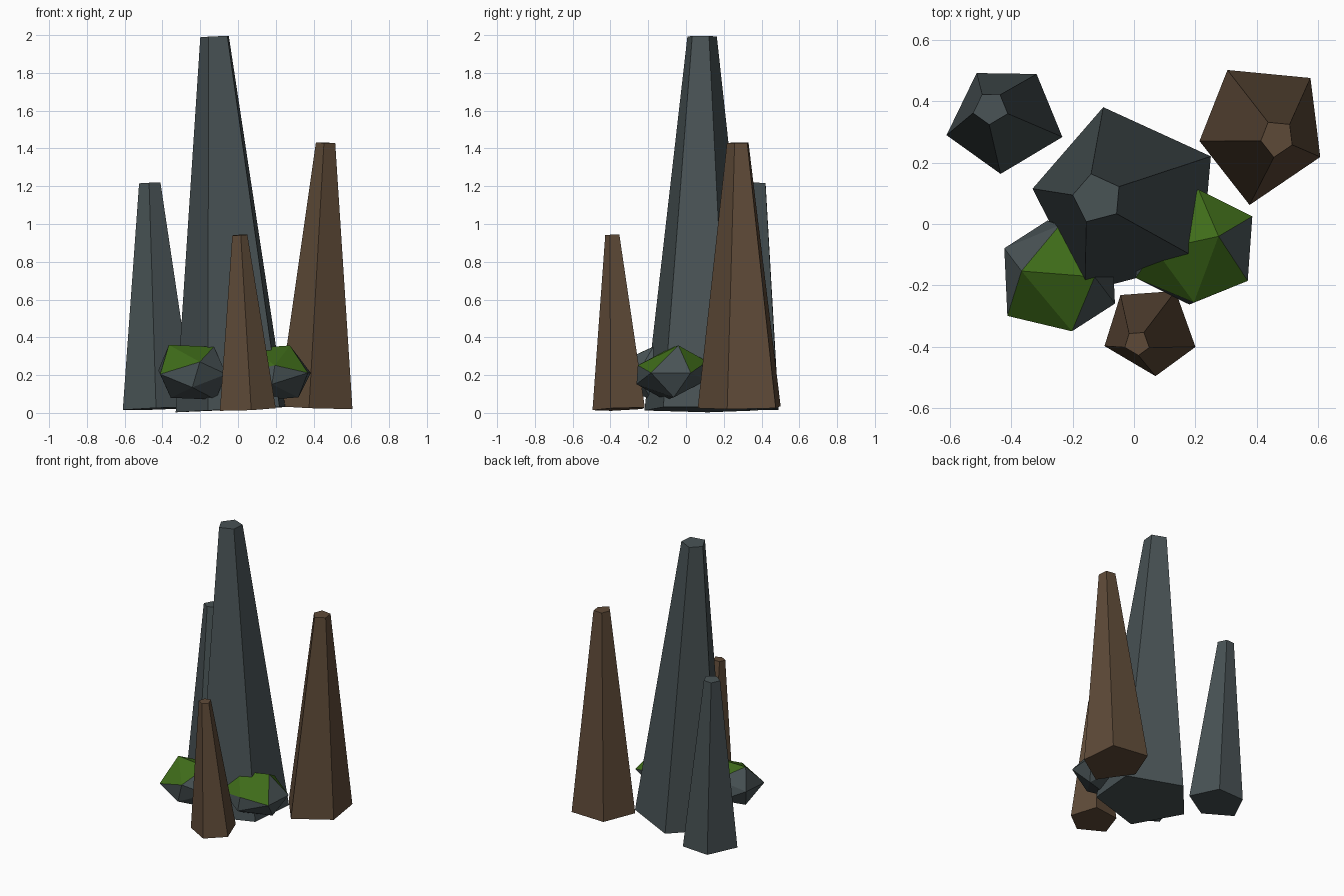
import bpy, bmesh
from mathutils import Vector

if "Cube" in bpy.data.objects:
    bpy.data.objects.remove(bpy.data.objects["Cube"])


def material(name, rgb):
    m = bpy.data.materials.new(name)
    m.diffuse_color = (*rgb, 1)
    m.use_nodes = True
    m.node_tree.nodes["Principled BSDF"].inputs["Base Color"].default_value = m.diffuse_color
    return m


slate = material("slate", (0.065, 0.085, 0.09))
brown = material("brown_stone", (0.115, 0.07, 0.04))
moss = material("moss", (0.05, 0.15, 0.01))


def finish(bm, name, *mats):
    bmesh.ops.recalc_face_normals(bm, faces=bm.faces)
    me = bpy.data.meshes.new(name)
    bm.to_mesh(me)
    bm.free()
    for m in mats:
        me.materials.append(m)
    bpy.context.collection.objects.link(bpy.data.objects.new(name, me))


def spire(name, base, top, ratio, z0, z1, mat):
    """Leaning five-sided taper; both ends are square to the lean."""
    pts = [Vector(p) for p in base]
    centre = sum(pts, Vector((0, 0))) / len(pts)
    top = Vector(top)
    lean = (top - centre) / (z1 - z0)
    bm = bmesh.new()
    low, high = [], []
    for p in pts:
        d = p - centre
        low.append(bm.verts.new((*p, z0 - lean.dot(d))))
        high.append(bm.verts.new((*(top + d * ratio), z1 - lean.dot(d) * ratio)))
    bm.faces.new(low)
    bm.faces.new(high)
    for i in range(len(pts)):
        j = (i + 1) % len(pts)
        bm.faces.new((low[i], low[j], high[j], high[i]))
    finish(bm, name, mat)


def boulder(name, centre, half, mossy):
    """Uneven icosahedron: six corners plus their opposites, chosen faces mossy."""
    bm = bmesh.new()
    c = Vector(centre)
    for s in (1, -1):
        for p in half:
            bm.verts.new(c + s * Vector(p))
    bm.verts.index_update()
    bmesh.ops.convex_hull(bm, input=bm.verts)
    for f in bm.faces:
        f.material_index = int({v.index for v in f.verts} in mossy)
    finish(bm, name, slate, moss)


# Stone spires
spire("main_spire",
      [(-.10, .38), (.25, .22), (.22, -.12), (-.16, -.22), (-.33, .115)],
      (-.12, .084), .26, .018, 1.993, slate)
spire("left_spire",
      [(-.512, .491), (-.317, .488), (-.233, .283), (-.434, .163), (-.61, .289)],
      (-.467, .377), .3, .022, 1.217, slate)
spire("right_spire",
      [(.304, .501), (.574, .475), (.606, .218), (.376, .062), (.213, .27)],
      (.465, .28), .26, .028, 1.43, brown)
spire("front_spire",
      [(-.044, -.231), (.135, -.218), (.2, -.4), (.07, -.495), (-.096, -.397)],
      (.01, -.388), .27, .02, .942, brown)

# Mossy boulders
boulder("left_boulder", (-.242, -.169, .215),
        [(-.124, .016, .145), (.114, -.003, .135), (0, .165, .08),
         (.04, -.18, .055), (-.18, .09, .01), (-.17, -.13, -.01)],
        [{0, 5, 3}, {0, 3, 1}, {0, 1, 2}])
boulder("right_boulder", (.195, -.075, .212),
        [(.08, .035, .145), (-.125, -.01, .13), (.015, .187, .06),
         (0, -.18, .04), (.19, .1, 0), (.175, -.11, 0)],
        [{0, 1, 3}, {0, 1, 2}, {0, 2, 4}, {0, 3, 5}, {1, 3, 10}])
